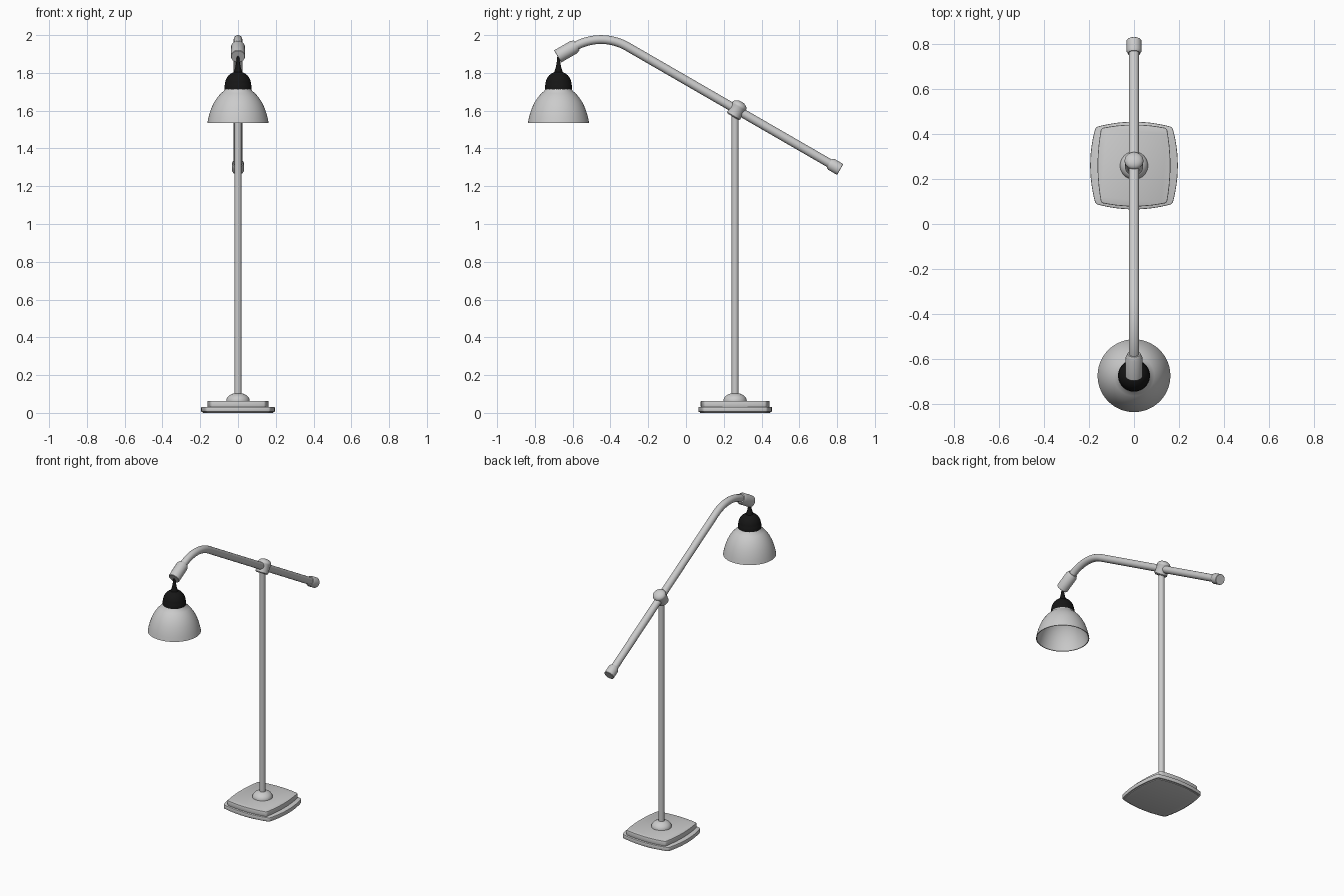
import bpy, bmesh
from math import radians, sin, cos, tan, pi
from mathutils import Matrix, Vector

if "Cube" in bpy.data.objects:
    bpy.data.objects.remove(bpy.data.objects["Cube"])

POST_Y = 0.26
SLOPE = radians(30)
JOINT = Vector((0, 0.27, 1.604))
SHADE_Y = -0.675

black = bpy.data.materials.new("black_fitting")
black.diffuse_color = (0.008, 0.008, 0.008, 1)
black.use_nodes = True
black.node_tree.nodes["Principled BSDF"].inputs["Base Color"].default_value = black.diffuse_color


def finish(name, bm, mat=None, angle=35):
    bmesh.ops.remove_doubles(bm, verts=bm.verts, dist=1e-5)
    bmesh.ops.recalc_face_normals(bm, faces=bm.faces)
    for f in bm.faces:
        f.smooth = True
    me = bpy.data.meshes.new(name)
    bm.to_mesh(me)
    bm.free()
    me.set_sharp_from_angle(angle=radians(angle))
    ob = bpy.data.objects.new(name, me)
    bpy.context.scene.collection.objects.link(ob)
    if mat:
        me.materials.append(mat)
    return ob


def lathe(name, profile, origin, axis=(0, 0, 1), mat=None, closed=False, sides=40):
    """Turn (radius, height) points about an axis through origin."""
    bm = bmesh.new()
    vs = [bm.verts.new((r, 0, h)) for r, h in profile]
    edges = [bm.edges.new(p) for p in zip(vs, vs[1:])]
    if closed:
        edges.append(bm.edges.new((vs[-1], vs[0])))
    bmesh.ops.spin(bm, geom=vs + edges, cent=(0, 0, 0), axis=(0, 0, 1),
                   angle=2 * pi, steps=sides, use_merge=True)
    rot = Vector((0, 0, 1)).rotation_difference(Vector(axis)).to_matrix().to_4x4()
    bm.transform(Matrix.Translation(origin) @ rot)
    return finish(name, bm, mat)


def dome(r, h, z0, n=8):
    """Quarter-ellipse profile rising from (r, z0) to the axis."""
    return [(r * cos(i * pi / 2 / n), z0 + h * sin(i * pi / 2 / n)) for i in range(n)] + [(0, z0 + h)]


def plate(name, hx, hy, bow, z0, z1):
    """Square slab with bowed sides, rounded corners and softened rims."""
    cx, cy, n = hx - bow, hy - bow, 12
    pts = []
    for i in range(n):
        t = -1 + 2 * i / n
        pts.append((t * cx, -cy - bow * (1 - t * t)))
    for i in range(n):
        t = -1 + 2 * i / n
        pts.append((cx + bow * (1 - t * t), t * cy))
    pts += [(-x, -y) for x, y in pts]
    bm = bmesh.new()
    base = bm.faces.new([bm.verts.new((x, y + POST_Y, z0)) for x, y in pts])
    top = bmesh.ops.extrude_face_region(bm, geom=[base], use_keep_orig=True)["geom"]
    bmesh.ops.translate(bm, verts=[v for v in top if isinstance(v, bmesh.types.BMVert)],
                        vec=(0, 0, z1 - z0))
    bmesh.ops.recalc_face_normals(bm, faces=bm.faces)
    corners = [e for e in bm.edges if abs(e.verts[0].co.z - e.verts[1].co.z) > 1e-4
               and e.calc_face_angle(0) > radians(40)]
    bmesh.ops.bevel(bm, geom=corners, offset=0.01, segments=4, profile=0.5, affect='EDGES')
    rims = [e for e in bm.edges if e.calc_face_angle(0) > radians(60)]
    bmesh.ops.bevel(bm, geom=rims, offset=0.004, segments=2, profile=0.5, affect='EDGES')
    return finish(name, bm)


# Base: two stepped plates and a domed boss
plate("base_lower_plate", 0.195, 0.195, 0.024, 0.005, 0.032)
plate("base_upper_plate", 0.162, 0.182, 0.016, 0.030, 0.064)
plate("base_foot", 0.187, 0.187, 0.024, 0.0, 0.012)
lathe("base_boss", [(0, 0.06), (0.062, 0.06)] + dome(0.062, 0.042, 0.064), (0, POST_Y, 0))

# Upright post
lathe("post", [(0, 0.07), (0.0185, 0.07), (0.0185, 1.59), (0, 1.59)], (0, POST_Y, 0))

# Arm: straight sloped tube, then an arc turning down towards the shade
down = Vector((0, cos(SLOPE), -sin(SLOPE)))
R, bend_y = 0.28, -0.31
apex_y = bend_y - R * sin(SLOPE)
bend_z = JOINT.z + tan(SLOPE) * (JOINT.y - bend_y)
center_z = bend_z - R * cos(SLOPE)
path = [JOINT + down * 0.60]
for i in range(21):
    a = SLOPE - 2 * SLOPE * i / 20
    path.append(Vector((0, apex_y + R * sin(a), center_z + R * cos(a))))
tip = path[-1].copy()
dip = Vector((0, -cos(SLOPE), -sin(SLOPE)))
path.append(tip + dip * 0.05)
cu = bpy.data.curves.new("arm", 'CURVE')
cu.dimensions = '3D'
cu.bevel_depth = 0.0232
cu.bevel_resolution = 6
cu.use_fill_caps = True
sp = cu.splines.new('POLY')
sp.points.add(len(path) - 1)
for p, co in zip(sp.points, path):
    p.co = (*co, 1)
sp.use_smooth = True
bpy.context.scene.collection.objects.link(bpy.data.objects.new("arm", cu))

# Pivot joint where the post carries the arm
lathe("pivot_joint", [(0, -0.042), (0.034, -0.042), (0.040, -0.036), (0.040, 0.018)]
      + dome(0.042, 0.028, 0.022), JOINT, (0, sin(SLOPE), cos(SLOPE)))

# End cap at the back and socket at the front of the arm
lathe("arm_end_cap", [(0.022, 0), (0.027, 0), (0.033, 0.012), (0.033, 0.064), (0.031, 0.066), (0, 0.066)],
      JOINT + down * 0.565, down)
lathe("arm_socket", [(0.022, -0.014), (0.029, -0.014), (0.037, 0.004), (0.037, 0.102), (0.035, 0.104), (0, 0.104)],
      tip, dip)

# Black hanger and lamp holder
lathe("hanger", [(0, 1.89), (0.006, 1.89), (0.009, 1.86), (0.014, 1.83), (0.024, 1.80), (0, 1.80)],
      (0, SHADE_Y, 0), mat=black)
lathe("lamp_holder", [(0, 1.712), (0.071, 1.712), (0.071, 1.735)] + dome(0.069, 0.069, 1.739),
      (0, SHADE_Y, 0), mat=black)

# Bell shade with inner and outer wall
outer = [(0.0, 1.715), (0.070, 1.715), (0.076, 1.704), (0.090, 1.692), (0.108, 1.672), (0.125, 1.647),
         (0.139, 1.618), (0.150, 1.587), (0.157, 1.560), (0.162, 1.535)]
inner = [(max(r - 0.005, 0), h - (0.004 if h > 1.54 else 0)) for r, h in reversed(outer)]
lathe("shade", outer + inner, (0, SHADE_Y, 0), sides=56)
